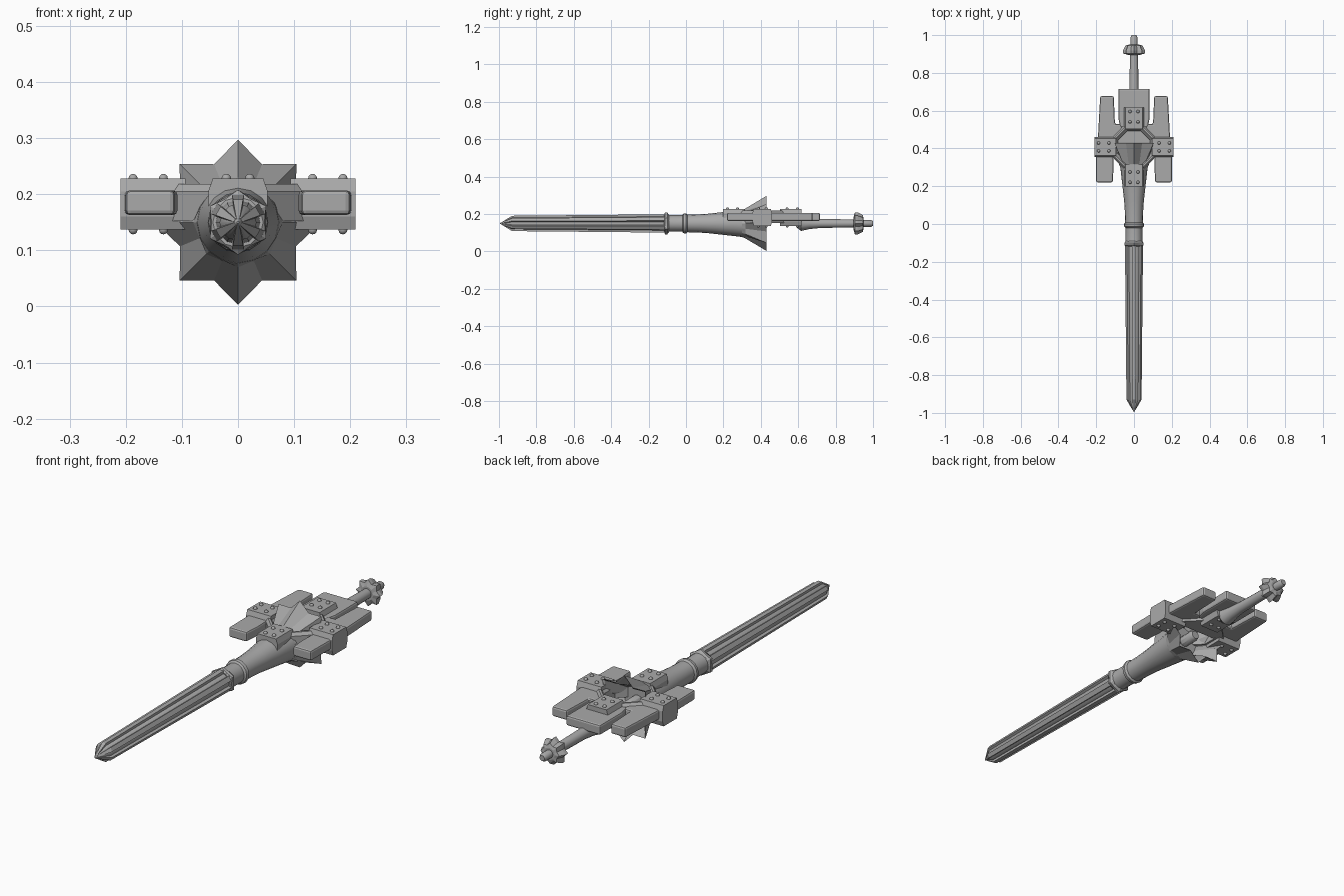
import bpy, bmesh, math
from mathutils import Vector, Matrix

if "Cube" in bpy.data.objects:
    bpy.data.objects.remove(bpy.data.objects["Cube"])

AXIS_Z = 0.15          # height of the long axis
GUARD_Y = 0.408        # centre of the guard

steel = bpy.data.materials.new("grey_steel")
steel.diffuse_color = (0.40, 0.40, 0.40, 1)
steel.use_nodes = True
steel.node_tree.nodes["Principled BSDF"].inputs["Base Color"].default_value = steel.diffuse_color


def make(name, verts, faces, smooth=None, bevel=0):
    me = bpy.data.meshes.new(name)
    me.from_pydata([tuple(v) for v in verts], [], faces)
    bm = bmesh.new()
    bm.from_mesh(me)
    bmesh.ops.recalc_face_normals(bm, faces=bm.faces)
    bm.to_mesh(me)
    bm.free()
    me.materials.append(steel)
    ob = bpy.data.objects.new(name, me)
    bpy.context.collection.objects.link(ob)
    if bevel:
        mod = ob.modifiers.new("bevel", 'BEVEL')
        mod.width, mod.segments, mod.limit_method = bevel, 2, 'ANGLE'
    if smooth:
        bpy.ops.object.select_all(action='DESELECT')
        ob.select_set(True)
        bpy.context.view_layer.objects.active = ob
        bpy.ops.object.shade_smooth_by_angle(angle=math.radians(smooth))
    return ob


def lathe(name, rings, n, smooth=None):
    """Loft rings (y, radius[, alternate radius]) along the y axis."""
    verts, faces = [], []
    for ring in rings:
        for i in range(n):
            r = ring[-1] if i % 2 else ring[1]
            a = math.pi / 2 + 2 * math.pi * i / n
            verts.append((r * math.cos(a), ring[0], AXIS_Z + r * math.sin(a)))
    for k in range(len(rings) - 1):
        for i in range(n):
            j = (i + 1) % n
            faces.append((k * n + i, k * n + j, k * n + n + j, k * n + n + i))
    faces.append(tuple(range(n)))
    faces.append(tuple(range(len(verts) - n, len(verts))))
    return make(name, verts, faces, smooth)


def prism(name, outline, z0, z1, bevel=0):
    n = len(outline)
    verts = [(x, y, z) for z in (z0, z1) for x, y in outline]
    faces = [(i, (i + 1) % n, n + (i + 1) % n, n + i) for i in range(n)]
    faces += [tuple(range(n)), tuple(range(n, 2 * n))]
    return make(name, verts, faces, None, bevel)


# Blade: round core with a pointed end and six raised ribs
lathe("blade_core", [(-0.995, 0.002), (-0.93, 0.033), (-0.10, 0.04)], 12, 40)
for k in range(6):
    a = math.pi / 2 + k * math.pi / 3
    out = Vector((math.cos(a), 0, math.sin(a)))
    side = Vector((-math.sin(a), 0, math.cos(a)))
    verts = []
    for y, r, w in ((-0.985, 0.007, 0.003), (-0.93, 0.041, 0.009), (-0.10, 0.049, 0.011)):
        for rr, s in ((0.0, -1), (r, -1), (r, 1), (0.0, 1)):
            verts.append(out * rr + side * w * s + Vector((0, y, AXIS_Z)))
    faces = [(0, 1, 2, 3), (8, 9, 10, 11)]
    faces += [(b + i, b + (i + 1) % 4, b + 4 + (i + 1) % 4, b + 4 + i)
              for b in (0, 4) for i in range(4)]
    make("blade_rib", verts, faces)

# Sleeve with two collars, flaring towards the guard
lathe("spiked_collar", [(-0.118, 0.045), (-0.112, 0.058, 0.047),
                        (-0.100, 0.058, 0.050), (-0.09, 0.044)], 12)
lathe("flared_sleeve", [(-0.105, 0.046), (-0.09, 0.044), (-0.02, 0.044), (-0.014, 0.052),
                        (0.000, 0.054), (0.008, 0.047), (0.06, 0.048), (0.12, 0.052),
                        (0.20, 0.061), (0.28, 0.070), (0.32, 0.075)], 16, 35)

# Open flower cup with eight pointed petals
lathe("petal_cup", [(0.30, 0.073), (0.318, 0.080, 0.074), (0.43, 0.147, 0.112),
                    (0.425, 0.138, 0.104), (0.335, 0.066, 0.062)], 16)
lathe("cup_pin", [(0.33, 0.024), (0.40, 0.024), (0.41, 0.018)], 10, 35)

# Guard: octagonal ring
verts, faces = [], []
for r, z in ((0.128, 0.152), (0.128, 0.205), (0.118, 0.218),
             (0.108, 0.218), (0.092, 0.200), (0.092, 0.152)):
    for i in range(8):
        a = math.pi / 8 + i * math.pi / 4
        verts.append((r * math.cos(a), GUARD_Y + r * math.sin(a), z))
for k in range(6):
    for i in range(8):
        j, m = (i + 1) % 8, (k + 1) % 6
        faces.append((k * 8 + i, k * 8 + j, m * 8 + j, m * 8 + i))
make("guard_ring", verts, faces)

# Floor filling the rear half of the ring
arc = [(0.1 * math.cos(t * math.pi / 10), 0.425 + 0.085 * math.sin(t * math.pi / 10))
       for t in range(11)]
prism("ring_floor", arc, 0.155, 0.175, 0.006)

# Four chamfered pads with rivets on both faces
section = [(-0.053, 0.160), (-0.045, 0.137), (0.045, 0.137), (0.053, 0.160),
           (0.053, 0.205), (0.045, 0.228), (-0.045, 0.228), (-0.053, 0.205)]
for q in range(4):
    turn = Matrix.Translation((0, GUARD_Y, 0)) @ Matrix.Rotation(q * math.pi / 2, 4, 'Z')
    verts = [turn @ Vector((d, w, z)) for d in (0.094, 0.209) for w, z in section]
    faces = [(i, (i + 1) % 8, 8 + (i + 1) % 8, 8 + i) for i in range(8)]
    faces += [tuple(range(8)), tuple(range(8, 16))]
    make("guard_pad", verts, faces)
    bm = bmesh.new()
    for d in (0.133, 0.187):
        for w in (-0.021, 0.021):
            for z in (0.137, 0.228):
                bmesh.ops.create_uvsphere(bm, u_segments=10, v_segments=6, radius=0.0085,
                                          matrix=turn @ Matrix.Translation((d, w, z)))
    me = bpy.data.meshes.new("pad_rivets")
    bm.to_mesh(me)
    bm.free()
    me.materials.append(steel)
    for p in me.polygons:
        p.use_smooth = True
    bpy.context.collection.objects.link(bpy.data.objects.new("pad_rivets", me))

# Flat tabs: one at the rear centre, mirrored wings behind and in front
TAB = (0.163, 0.207)
prism("rear_tab", [(-0.072, 0.51), (0.072, 0.51), (0.083, 0.56), (0.083, 0.716),
                   (-0.083, 0.716), (-0.083, 0.56)], *TAB, 0.008)
wing = [(0.195, 0.40), (0.19, 0.47), (0.179, 0.677), (0.107, 0.677), (0.101, 0.53),
        (0.07, 0.53), (0.06, 0.50), (0.10, 0.46), (0.12, 0.40)]
front = [(0.203, 0.40), (0.200, 0.22), (0.113, 0.22), (0.108, 0.30), (0.112, 0.40)]
for s in (-1, 1):
    prism("rear_wing", [(s * x, y) for x, y in wing], *TAB, 0.008)
    prism("front_wing", [(s * x, y) for x, y in front], *TAB, 0.008)

# Grip rod with a flared root and a spiked pommel
lathe("grip_rod", [(0.59, 0.02), (0.615, 0.040), (0.66, 0.030), (0.72, 0.024),
                   (0.92, 0.021), (0.945, 0.018), (0.99, 0.018), (1.0, 0.012)], 12, 35)
lathe("pommel", [(0.895, 0.030), (0.903, 0.059, 0.044), (0.918, 0.059, 0.044),
                 (0.945, 0.045, 0.036), (0.950, 0.026)], 16)
